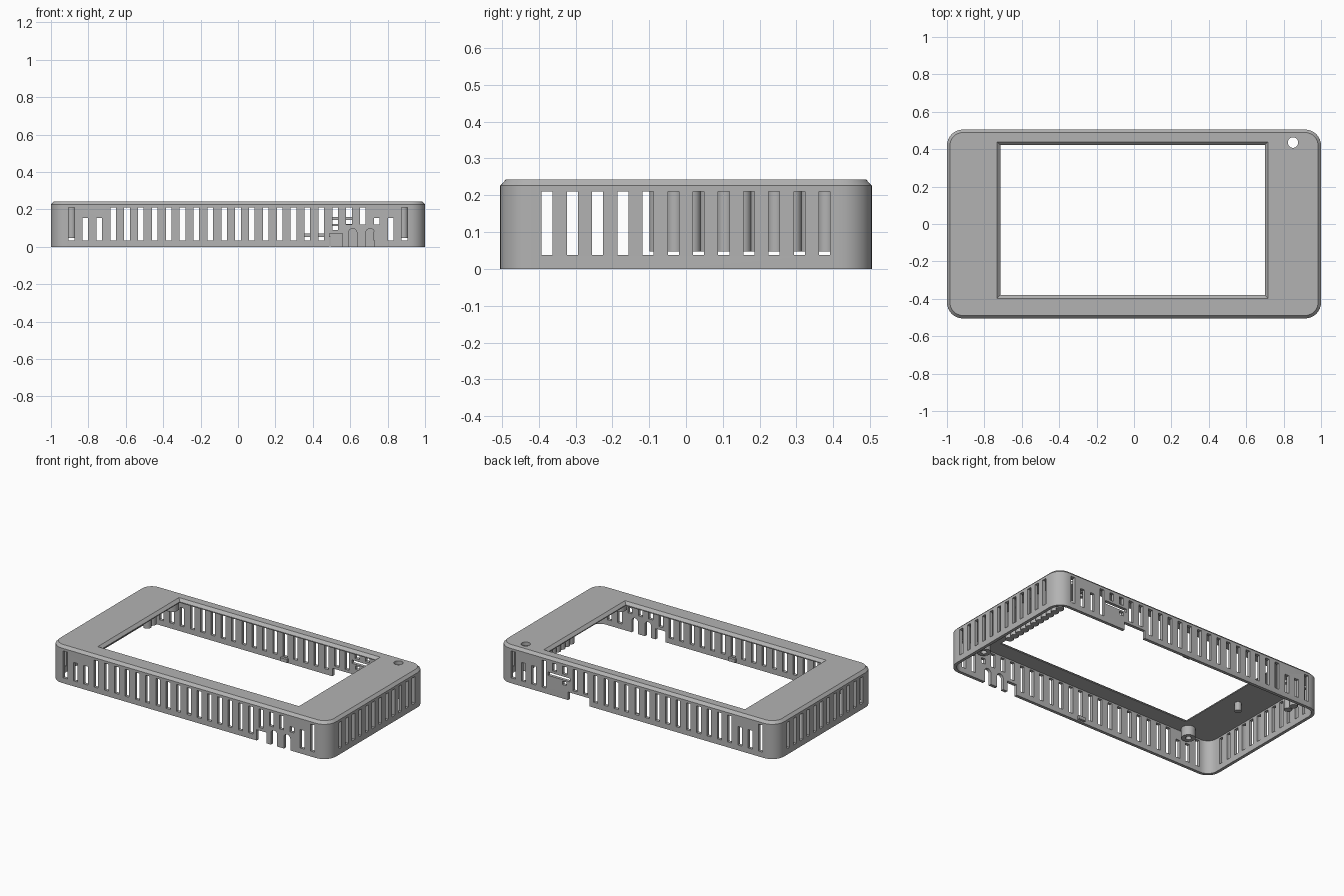
import bpy, bmesh, math
from mathutils import Matrix, Vector

if "Cube" in bpy.data.objects:
    bpy.data.objects.remove(bpy.data.objects["Cube"], do_unlink=True)

grey = bpy.data.materials.new("matte grey")
grey.use_nodes = True
grey.diffuse_color = (0.45, 0.45, 0.45, 1)
grey.node_tree.nodes["Principled BSDF"].inputs["Base Color"].default_value = (0.45, 0.45, 0.45, 1)

HALF_X, HALF_Y, HEIGHT = 1.0, 0.505, 0.243
WALL, PLATE_Z, PITCH, SLOT = 0.02, 0.22, 0.0742, 0.03


def finish(name, bm):
    bmesh.ops.recalc_face_normals(bm, faces=bm.faces[:])
    mesh = bpy.data.meshes.new(name)
    bm.to_mesh(mesh)
    bm.free()
    ob = bpy.data.objects.new(name, mesh)
    bpy.context.collection.objects.link(ob)
    mesh.materials.append(grey)
    return ob


def loft(bm, rings):
    """Closed solid through matching rings of points."""
    rows = [[bm.verts.new(p) for p in ring] for ring in rings]
    n = len(rows[0])
    for a, b in zip(rows, rows[1:]):
        for i in range(n):
            j = (i + 1) % n
            bm.faces.new((a[i], a[j], b[j], b[i]))
    bm.faces.new(rows[0][::-1])
    bm.faces.new(rows[-1])


def box(bm, x0, x1, y0, y1, z0, z1):
    m = Matrix.Translation(((x0 + x1) / 2, (y0 + y1) / 2, (z0 + z1) / 2))
    bmesh.ops.create_cube(bm, size=1, matrix=m @ Matrix.Diagonal((x1 - x0, y1 - y0, z1 - z0, 1)))


def rounded(inset, radius, z, steps=8):
    pts = []
    for q, (sx, sy) in enumerate(((1, 1), (-1, 1), (-1, -1), (1, -1))):
        cx, cy = sx * (HALF_X - inset - radius), sy * (HALF_Y - inset - radius)
        for k in range(steps + 1):
            a = (q + k / steps) * math.pi / 2
            pts.append(Vector((cx + radius * math.cos(a), cy + radius * math.sin(a), z)))
    return pts


def circle(x, y, z, r, n=20):
    return [Vector((x + r * math.cos(i * math.tau / n), y + r * math.sin(i * math.tau / n), z))
            for i in range(n)]


def cut(target, bm):
    cutter = finish("cutter", bm)
    cutter.hide_render = True
    mod = target.modifiers.new("cut", "BOOLEAN")
    mod.operation, mod.solver, mod.use_self, mod.object = "DIFFERENCE", "EXACT", True, cutter
    bpy.context.view_layer.objects.active = target
    bpy.ops.object.modifier_apply(modifier=mod.name)
    bpy.data.objects.remove(cutter, do_unlink=True)


# Shell with chamfered top edge
bm = bmesh.new()
loft(bm, [rounded(0, 0.085, 0), rounded(0, 0.085, 0.226), rounded(0.016, 0.069, HEIGHT)])
shell = finish("case_shell", bm)

# Hollow inside
bm = bmesh.new()
loft(bm, [rounded(WALL, 0.065, -0.1), rounded(WALL, 0.065, PLATE_Z)])
cut(shell, bm)

# Screen window with sloped rim, and the round hole
bm = bmesh.new()


def window(grow, z):
    x0, x1, y0, y1 = -0.715 - grow, 0.7 + grow, -0.38 - grow, 0.422 + grow
    return [Vector(p) for p in ((x0, y0, z), (x1, y0, z), (x1, y1, z), (x0, y1, z))]


loft(bm, [window(0, 0.15), window(0, 0.226), window(0.017, HEIGHT), window(0.017, 0.3)])
loft(bm, [circle(0.85, 0.435, 0.15, 0.028), circle(0.85, 0.435, 0.3, 0.028)])
cut(shell, bm)

# Vent slots in the side walls
bm = bmesh.new()
for side in (-1, 1):
    for k in range(12):
        y = -0.377 + k * 0.0685
        box(bm, side - 0.06, side + 0.06, y - SLOT / 2, y + SLOT / 2, 0.038, 0.21)

# Vent slots in the front and back walls, shortened around the bosses and ports
front = {1: (0.035, 0.155), 2: (0.035, 0.155), 19: (0.09, 0.21), 20: (0.12, 0.21),
         21: (0.12, 0.21), 22: (0.12, 0.155), 23: (0.035, 0.155)}
back = {1: (0.035, 0.155), 2: (0.035, 0.155), 17: (0.07, 0.21), 18: (0.07, 0.21),
        19: (0.16, 0.21), 20: (0.16, 0.21), 22: (0.035, 0.155), 23: (0.035, 0.155)}
for side, spans in ((-1, front), (1, back)):
    y = side * HALF_Y
    for k in range(25):
        x = (k - 12) * PITCH
        z0, z1 = spans.get(k, (0.035, 0.21))
        box(bm, x - SLOT / 2, x + SLOT / 2, y - 0.05, y + 0.05, z0, z1)

# Port openings in the back wall
box(bm, 0.48, 0.64, 0.45, 0.55, 0.122, 0.144)
box(bm, 0.505, 0.535, 0.45, 0.55, 0.09, 0.112)
box(bm, 0.34, 0.495, 0.45, 0.55, -0.05, 0.052)

# Port notches in the front wall
box(bm, 0.488, 0.558, -0.55, -0.45, -0.05, 0.07)
for x in (0.613, 0.707):
    r = 0.023
    arch = [(x - r, -0.05), (x + r, -0.05)]
    arch += [(x + r * math.cos(a * math.pi / 8), 0.075 + r * math.sin(a * math.pi / 8)) for a in range(9)]
    loft(bm, [[Vector((px, y, pz)) for px, pz in arch] for y in (-0.55, -0.45)])
cut(shell, bm)

# Row of posts hanging inside the right end, plus two at the left end
bm = bmesh.new()
spots = [(0.885, -0.075 + i * 0.0457) for i in range(11)] + [(-0.89, 0.34), (-0.89, 0.39)]
for x, y in spots:
    loft(bm, [circle(x, y, 0.047, 0.0245, 12), circle(x, y, 0.225, 0.0245, 12)])
posts = finish("inner_posts", bm)

# Screw bosses with blind holes
bosses = []
for x in (-0.78, 0.78):
    for y in (-0.435, 0.435):
        bm = bmesh.new()
        loft(bm, [circle(x, y, 0.205, 0.018), circle(x, y, 0.158, 0.018),
                  circle(x, y, 0.158, 0.042), circle(x, y, 0.225, 0.042)])
        bosses.append(finish("screw_boss", bm))

# Small peg under the top plate
bm = bmesh.new()
loft(bm, [circle(-0.81, -0.02, 0.165, 0.02), circle(-0.81, -0.02, 0.225, 0.02)])
peg = finish("locating_peg", bm)

# Snap clips at the lower edge
bm = bmesh.new()
for side in (-1, 1):
    y = side * (HALF_Y - WALL - 0.006)
    box(bm, -0.025, 0.025, y - 0.01, y + 0.01, 0.008, 0.03)
finish("snap_clips", bm)

# Smooth the rounded parts, keep edges crisp
bpy.ops.object.select_all(action="DESELECT")
for ob in [shell, posts, peg] + bosses:
    ob.select_set(True)
bpy.context.view_layer.objects.active = shell
bpy.ops.object.shade_smooth_by_angle(angle=math.radians(32))
